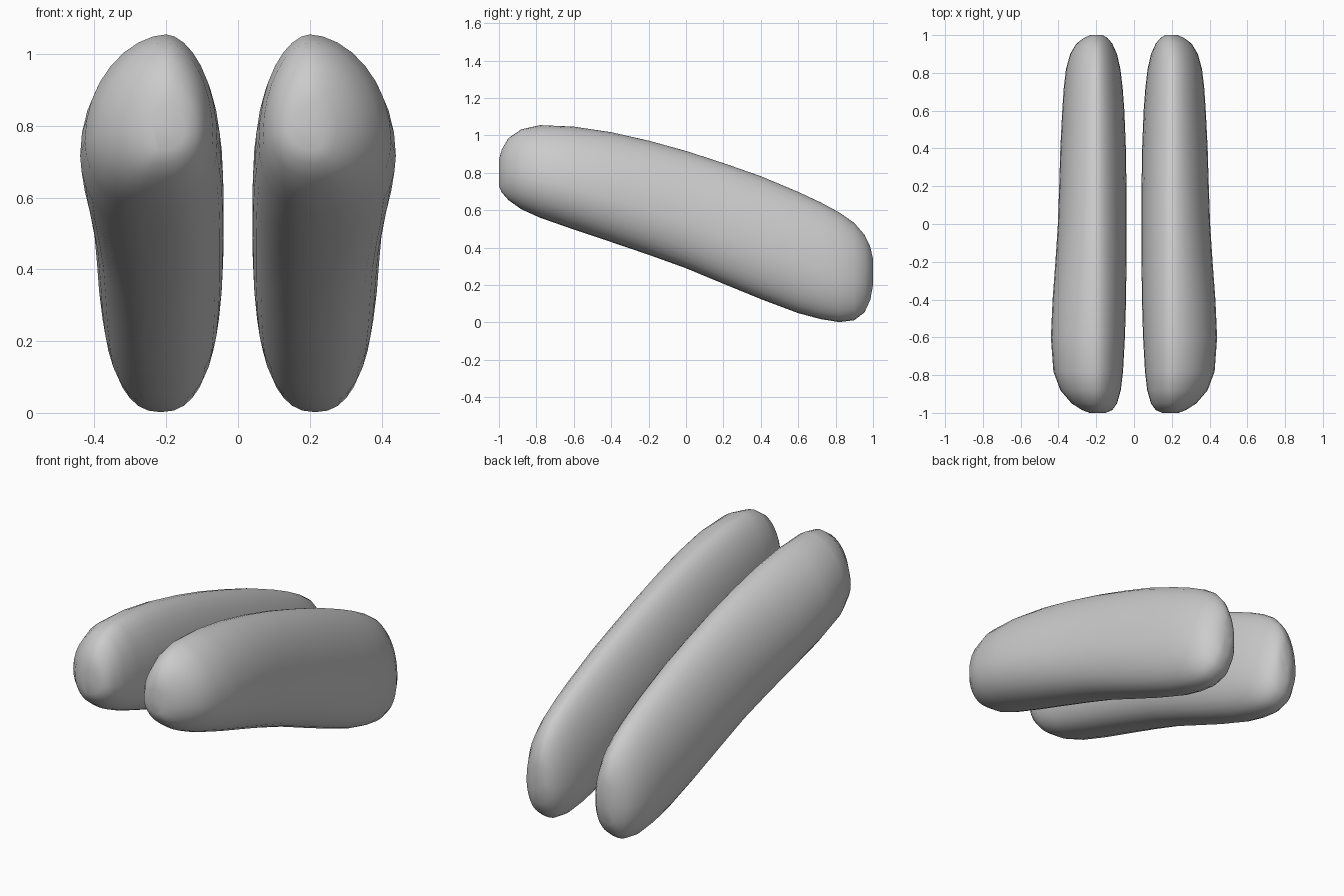
import bpy, bmesh
from math import sin, cos, pi

# Pad stations: y, bottom z, top z, inner x, outer x
STATIONS = [
    (-1.0, 0.73, 0.87, 0.15, 0.235), (-0.985, 0.695, 0.925, 0.115, 0.275),
    (-0.95, 0.655, 0.985, 0.09, 0.33), (-0.88, 0.605, 1.033, 0.07, 0.39),
    (-0.78, 0.56, 1.055, 0.058, 0.427), (-0.6, 0.497, 1.047, 0.048, 0.44),
    (-0.4, 0.43, 1.017, 0.042, 0.431), (-0.2, 0.362, 0.972, 0.04, 0.416),
    (0.0, 0.29, 0.917, 0.04, 0.403), (0.2, 0.207, 0.852, 0.04, 0.396),
    (0.4, 0.125, 0.782, 0.043, 0.39), (0.6, 0.05, 0.698, 0.051, 0.38),
    (0.72, 0.018, 0.642, 0.06, 0.372), (0.82, 0.002, 0.588, 0.072, 0.36),
    (0.9, 0.012, 0.532, 0.09, 0.338), (0.955, 0.055, 0.468, 0.115, 0.305),
    (0.985, 0.12, 0.405, 0.14, 0.265), (1.0, 0.20, 0.34, 0.165, 0.23),
]
SIDES = 32


def section(y, zb, zt, xin, xout):
    """Egg-shaped cross-section: narrower on top, fuller below."""
    mid = (zb + zt) / 2 - 0.1 * (zt - zb)
    pts = []
    for i in range(SIDES):
        a = 2 * pi * i / SIDES
        c, s = cos(a), sin(a)
        apex = 0.2 if s > 0 else 0.2 - 0.015 * s
        power = 1.12 if s > 0 else 0.85
        w = abs(c) ** power if abs(c) > 1e-6 else 0
        x = apex + w * ((xout - apex) if c > 0 else (xin - apex))
        z = mid + s * ((zt - mid) if s > 0 else (mid - zb))
        pts.append((x, y, z))
    return pts


def make_pad(name, side):
    bm = bmesh.new()
    rings = [[bm.verts.new((side * x, y, z)) for x, y, z in section(*st)]
             for st in STATIONS]
    for r0, r1 in zip(rings, rings[1:]):
        for i in range(SIDES):
            j = (i + 1) % SIDES
            bm.faces.new((r0[i], r0[j], r1[j], r1[i]))
    # Rounded end caps
    for ring in (rings[0], rings[-1]):
        bm.faces.new(ring)
    bmesh.ops.recalc_face_normals(bm, faces=bm.faces)
    for f in bm.faces:
        f.smooth = True
    me = bpy.data.meshes.new(name)
    bm.to_mesh(me)
    bm.free()
    ob = bpy.data.objects.new(name, me)
    bpy.context.collection.objects.link(ob)
    return ob


# Mirrored pair of pads
make_pad("right_pad", 1)
make_pad("left_pad", -1)
